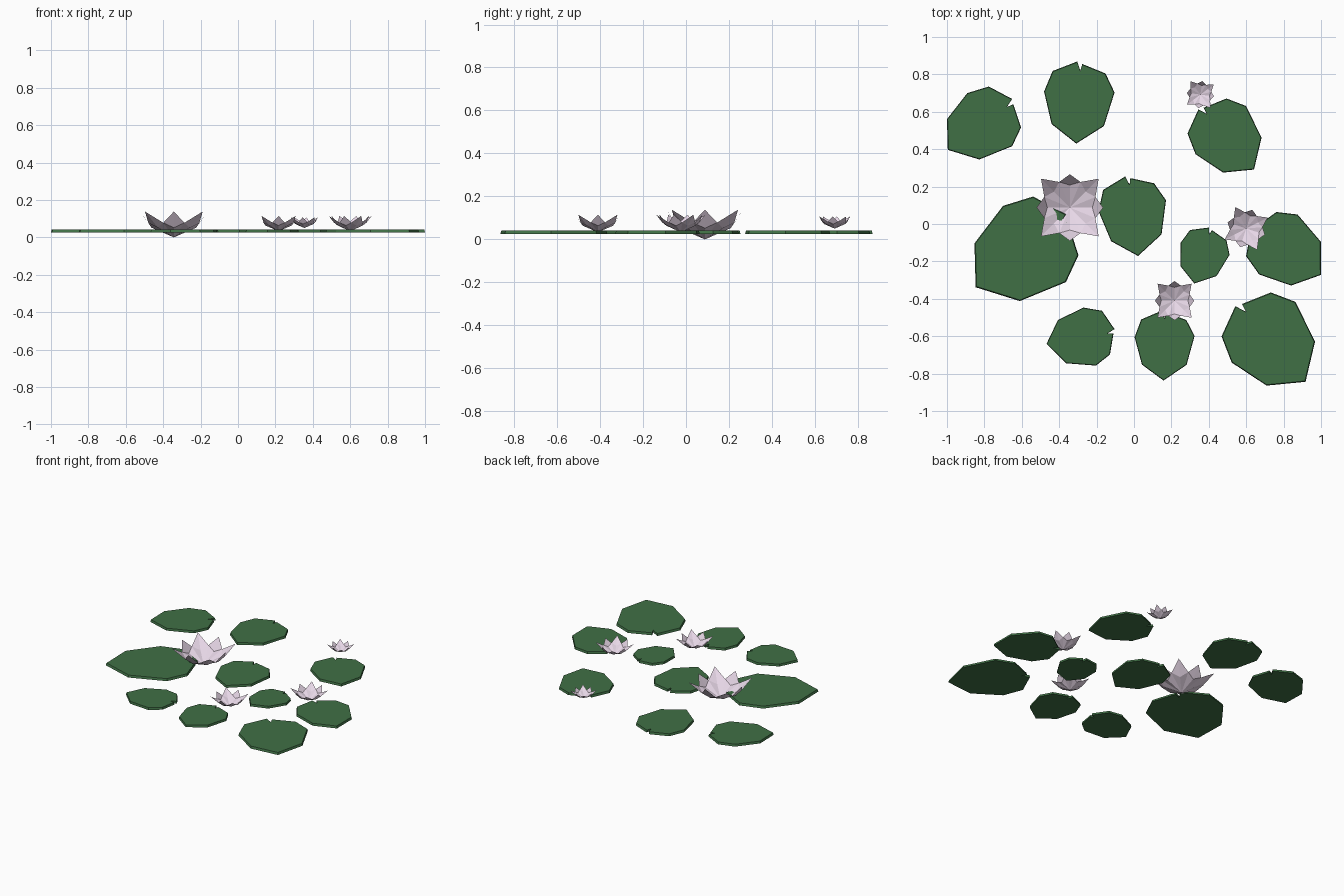
import bpy
from math import sin, cos, pi, radians

if "Cube" in bpy.data.objects:
    bpy.data.objects.remove(bpy.data.objects["Cube"])


def material(name, color):
    m = bpy.data.materials.new(name)
    m.diffuse_color = (*color, 1)
    m.use_nodes = True
    m.node_tree.nodes["Principled BSDF"].inputs["Base Color"].default_value = m.diffuse_color
    return m


def mesh_object(name, verts, faces, mat):
    me = bpy.data.meshes.new(name)
    me.from_pydata(verts, [], faces)
    me.materials.append(mat)
    ob = bpy.data.objects.new(name, me)
    bpy.context.collection.objects.link(ob)
    return ob


green = material("leaf_green", (0.051, 0.162, 0.06))
pink = material("petal_pink", (0.80, 0.68, 0.80))

# Shared pad outline (clockwise from the notch), long axis along +y
OUTLINE = [(-2, 41), (1, 32), (3, 38.5), (26, 29), (35, 10), (24.5, -23.5),
           (-3, -41), (-27.5, -21.5), (-35, 11), (-26.5, 31.5)]


def lily_pad(i, x0, x1, y0, y1, turn):
    """Rotate the outline, fit it to its footprint and give it a sloped rim."""
    a = radians(turn)
    pts = [(x * cos(a) - y * sin(a), x * sin(a) + y * cos(a)) for x, y in OUTLINE]
    xs, ys = [p[0] for p in pts], [p[1] for p in pts]
    fit = lambda v, vs, lo, hi: lo + (v - min(vs)) / (max(vs) - min(vs)) * (hi - lo)
    base = [(fit(x, xs, x0, x1), fit(y, ys, y0, y1)) for x, y in pts][::-1]
    cx, cy, n = (x0 + x1) / 2, (y0 + y1) / 2, len(base)
    verts = [(x, y, 0.025) for x, y in base]
    verts += [(cx + (x - cx) * 0.98, cy + (y - cy) * 0.98, 0.041) for x, y in base]
    faces = [list(range(n))[::-1], list(range(n, 2 * n))]
    faces += [(k, (k + 1) % n, n + (k + 1) % n, n + k) for k in range(n)]
    mesh_object(f"lily_pad_{i}", verts, faces, green)


# Pads: footprint in x, footprint in y, turn
PADS = [(-1.0, -.604, .345, .735, -50), (-.481, -.104, .43, .869, 0),
        (-.19, .171, -.171, .254, 10), (.286, .682, .275, .671, 44),
        (.599, 1.0, -.329, .064, 58), (.248, .511, -.318, -.019, -13.5),
        (-.468, -.104, -.757, -.447, -77), (.003, .324, -.837, -.463, 2),
        (.468, .968, -.864, -.366, 44), (-.853, -.297, -.412, .147, -50)]
for i, p in enumerate(PADS, 1):
    lily_pad(i, *p)


def flower(name, x, y, z, s, turn):
    """Open cup of eight folded petals, long and short alternating."""
    def at(r, h, deg):
        a = radians(deg + turn)
        return (x + s * r * cos(a), y + s * r * sin(a), z + s * h)
    verts, faces = [at(0, 0, 0)], []
    for k in range(8):
        tip = 0.218 if k % 2 else 0.178
        verts += [at(0.12, 0.052, 45 * k), at(tip, 0.138, 45 * k),
                  at(0.148, 0.078, 45 * k + 22.5)]
        mid, top, left = 1 + 3 * k, 2 + 3 * k, 3 + 3 * k
        right = 3 + 3 * ((k - 1) % 8)
        faces += [(0, right, mid), (0, mid, left), (right, top, mid), (mid, top, left)]
    mesh_object(name, verts, faces, pink)


# Blossoms: position, size, turn
flower("large_blossom", -.343, .088, 0, 1, 0)
flower("front_blossom", .217, -.41, .033, .59, 0)
flower("right_blossom", .60, -.024, .033, .59, -18)
flower("back_blossom", .355, .692, .05, .41, -8)
